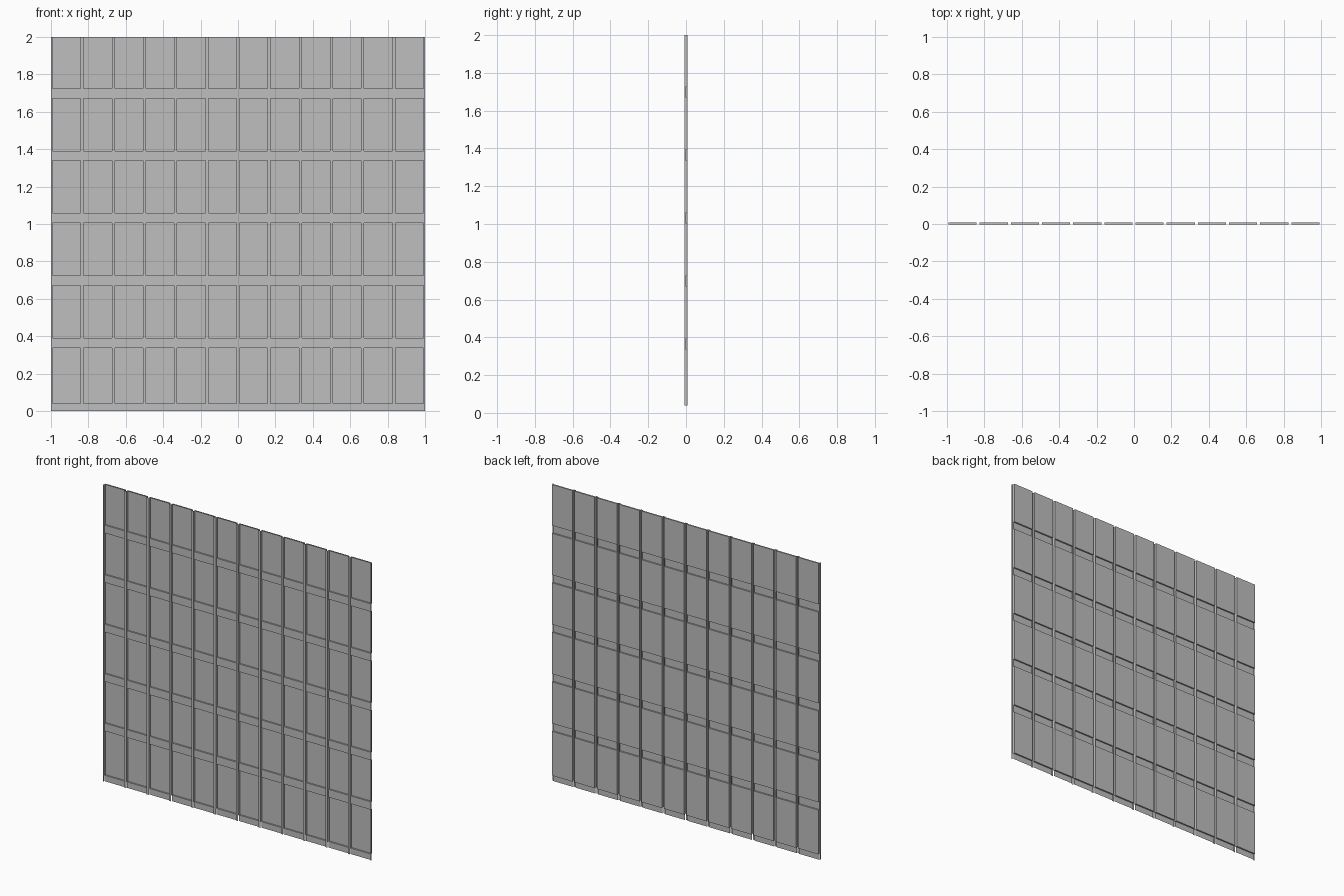
import bpy, bmesh

cube = bpy.data.objects.get("Cube")
if cube:
    bpy.data.objects.remove(cube, do_unlink=True)

# One plain grey metal for the whole wall
metal = bpy.data.materials.new("grey_metal")
metal.use_nodes = True
grey = (0.52, 0.52, 0.52, 1)
metal.diffuse_color = grey
metal.node_tree.nodes["Principled BSDF"].inputs["Base Color"].default_value = grey

# Depth levels, front to back
FRONT, MIDDLE, BACK = -0.009, -0.002, 0.008
COLUMNS, ROWS = 12, 6
HALF = 0.008                       # half width of an upright
PITCH = 2 / COLUMNS
STEP = 2 / ROWS
BAND = 0.053                       # height of a horizontal band
FOOT = 0.04                        # height of the bottom band


def sheet(bm, x, y, z):
    """Add a flat rectangle; exactly one of the ranges is a single value."""
    if x[0] == x[1]:
        pts = [(x[0], y[0], z[0]), (x[0], y[1], z[0]), (x[0], y[1], z[1]), (x[0], y[0], z[1])]
    elif y[0] == y[1]:
        pts = [(x[0], y[0], z[0]), (x[1], y[0], z[0]), (x[1], y[0], z[1]), (x[0], y[0], z[1])]
    else:
        pts = [(x[0], y[0], z[0]), (x[1], y[0], z[0]), (x[1], y[1], z[0]), (x[0], y[1], z[0])]
    bm.faces.new([bm.verts.new(p) for p in pts])


def finish(bm, name):
    mesh = bpy.data.meshes.new(name)
    bm.to_mesh(mesh)
    bm.free()
    mesh.materials.append(metal)
    obj = bpy.data.objects.new(name, mesh)
    bpy.context.collection.objects.link(obj)


# Panel rows and bands as height ranges
rows, bands = [], [(0, FOOT)]
for r in range(ROWS):
    bottom = FOOT if r == 0 else r * STEP + BAND + 0.005
    top = 2 if r == ROWS - 1 else (r + 1) * STEP + 0.005
    rows.append((bottom, top))
    if r:
        bands.append((r * STEP + 0.005, bottom))

# Column ranges between the uprights
columns = [(-1 + c * PITCH + HALF, -1 + (c + 1) * PITCH - HALF) for c in range(COLUMNS)]

# Panels set back, with ledges joining them to the bands
panels, ledges = bmesh.new(), bmesh.new()
for col in columns:
    for row in rows:
        sheet(panels, col, (BACK, BACK), row)
        for z in row:
            sheet(ledges, col, (MIDDLE, BACK), (z, z))
finish(panels, "wall_panels")
finish(ledges, "panel_ledges")

# Horizontal bands
strips = bmesh.new()
for col in columns:
    for band in bands:
        sheet(strips, col, (MIDDLE, MIDDLE), band)
finish(strips, "horizontal_bands")

# Uprights: front strip with a side wall on each side
for i in range(COLUMNS + 1):
    bm = bmesh.new()
    x = -1 + i * PITCH
    left, right = max(x - HALF, -1), min(x + HALF, 1)
    sheet(bm, (left, right), (FRONT, FRONT), (0, 2))
    if 0 < i < COLUMNS:
        for side in (left, right):
            sheet(bm, (side, side), (FRONT, BACK), (FOOT, 2))
    else:
        # End uprights are open behind the bands
        side = right if i == 0 else left
        for row in rows:
            sheet(bm, (side, side), (FRONT, BACK), row)
        for band in bands[1:]:
            sheet(bm, (side, side), (FRONT, MIDDLE), band)
    finish(bm, f"upright_{i + 1}")
